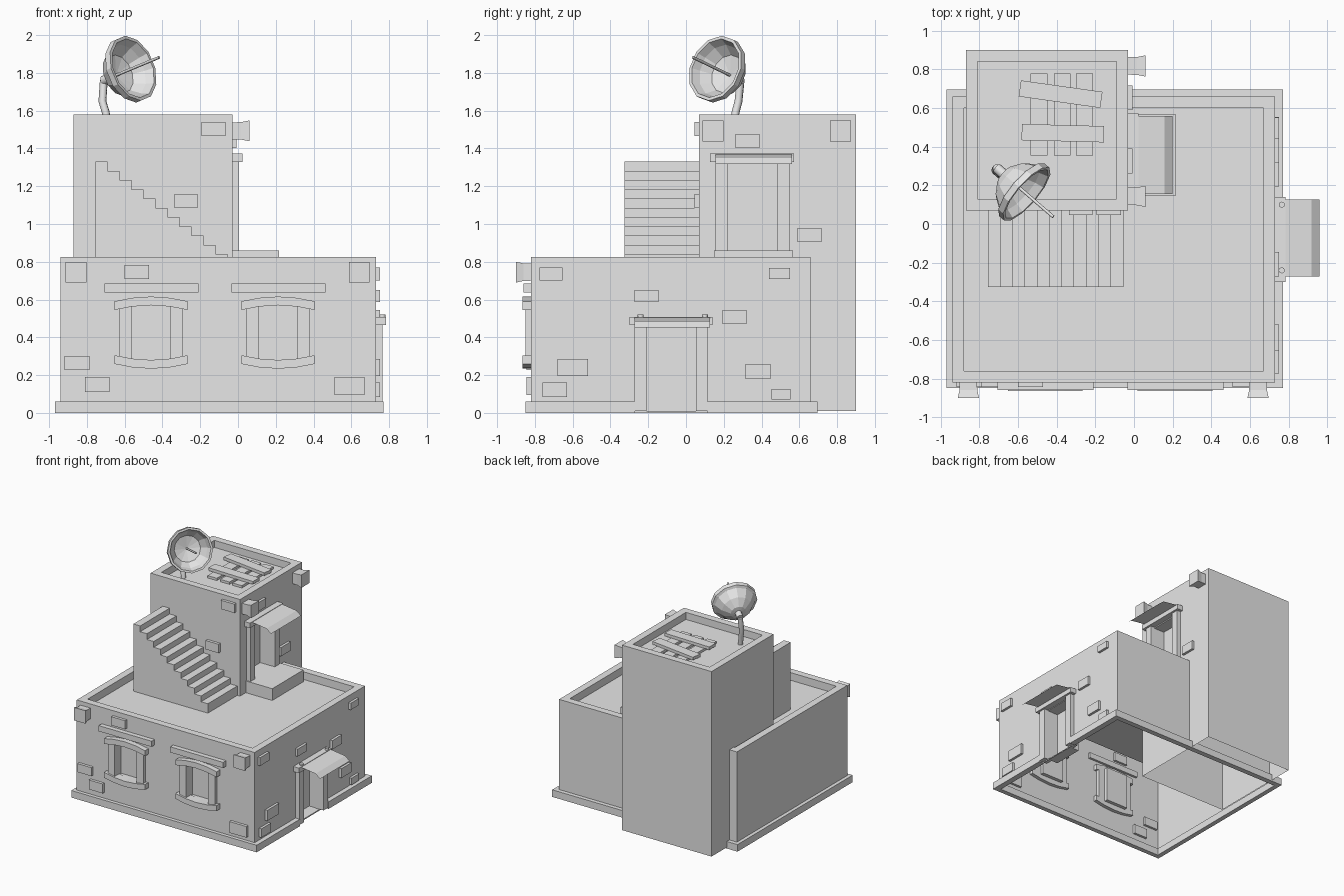
import bpy, bmesh, math
from mathutils import Vector, Matrix

old = bpy.data.objects.get("Cube")
if old:
    bpy.data.objects.remove(old, do_unlink=True)

stone = bpy.data.materials.new("plain_grey")
stone.use_nodes = True
GREY = (0.8, 0.8, 0.8, 1)
stone.diffuse_color = GREY
stone.node_tree.nodes["Principled BSDF"].inputs["Base Color"].default_value = GREY


def finish(name, bm, recalc=True):
    if recalc:
        bmesh.ops.recalc_face_normals(bm, faces=bm.faces[:])
    me = bpy.data.meshes.new(name)
    bm.to_mesh(me)
    bm.free()
    me.materials.append(stone)
    ob = bpy.data.objects.new(name, me)
    bpy.context.scene.collection.objects.link(ob)
    return ob


def box(name, x, y, z, turn=0):
    """Box from (min, max) ranges, optionally turned about z."""
    bm = bmesh.new()
    size = Vector((x[1] - x[0], y[1] - y[0], z[1] - z[0]))
    mid = Vector((sum(x) / 2, sum(y) / 2, sum(z) / 2))
    m = Matrix.Translation(mid) @ Matrix.Rotation(turn, 4, 'Z') @ Matrix.Diagonal((*size, 1))
    bmesh.ops.create_cube(bm, size=1, matrix=m)
    return finish(name, bm)


def prism(name, pts, a, b):
    """Extrude an (x, z) outline along y from a to b."""
    bm = bmesh.new()
    f = bm.faces.new([bm.verts.new((p[0], a, p[1])) for p in pts])
    ex = bmesh.ops.extrude_face_region(bm, geom=[f])["geom"]
    bmesh.ops.translate(bm, vec=(0, b - a, 0), verts=[v for v in ex if isinstance(v, bmesh.types.BMVert)])
    return finish(name, bm)


def tube(name, path, r, sides=8):
    cu = bpy.data.curves.new(name, 'CURVE')
    cu.dimensions = '3D'
    cu.bevel_depth = r
    cu.bevel_resolution = (sides - 4) // 2
    cu.use_fill_caps = True
    sp = cu.splines.new('POLY')
    sp.points.add(len(path) - 1)
    for p, co in zip(sp.points, path):
        p.co = (*co, 1)
    cu.materials.append(stone)
    ob = bpy.data.objects.new(name, cu)
    bpy.context.scene.collection.objects.link(ob)


def shell(name, x, y, z0, z1, roof_z, rim, openings):
    """Open-bottomed walls with recessed openings {side: [(u0, u1, z0, z1)]} and a parapet roof."""
    bm = bmesh.new()

    def quad(pts, face_to=None):
        f = bm.faces.new([bm.verts.new(p) for p in pts])
        f.normal_update()
        if face_to and f.normal.dot(face_to - f.calc_center_median()) < 0:
            f.normal_flip()

    def ring(d, z):
        return [Vector((x[i] + d * (1 - 2 * i), y[j] + d * (1 - 2 * j), z))
                for i, j in ((0, 0), (1, 0), (1, 1), (0, 1))]

    outer, inner, low = ring(0, z1), ring(rim, z1), ring(rim, roof_z)
    quad(low)
    for i in range(4):
        k = (i + 1) % 4
        quad([outer[i], outer[k], inner[k], inner[i]])
        quad([inner[i], inner[k], low[k], low[i]])
        # wall grid, leaving out the openings
        a, b = outer[i].copy(), outer[k].copy()
        u = (b - a).normalized()
        n = u.cross(Vector((0, 0, 1)))
        ax = i % 2
        holes = openings.get(i, [])
        us = sorted({a[ax], b[ax], *[c for h in holes for c in h[:2]]}, reverse=a[ax] > b[ax])
        zs = sorted({z0, z1, *[c for h in holes for c in h[2:]]})

        def at(c, z, deep=0):
            p = a.copy()
            p[ax] = c
            p.z = z
            return p - n * deep

        for c, d in zip(us, us[1:]):
            for lo, hi in zip(zs, zs[1:]):
                if not any(h[0] < (c + d) / 2 < h[1] and h[2] < (lo + hi) / 2 < h[3] for h in holes):
                    quad([at(c, lo), at(d, lo), at(d, hi), at(c, hi)])
        for h in holes:
            depth = 0.1 if i == 1 else 0.06
            cs = ((h[0], h[2]), (h[1], h[2]), (h[1], h[3]), (h[0], h[3]))
            mid = sum((at(*q) for q in cs), Vector()) / 4
            quad([at(*q, depth) for q in cs], mid)
            for p, q in zip(cs, cs[1:] + cs[:1]):
                quad([at(*p), at(*q), at(*q, depth), at(*p, depth)], mid)
    bmesh.ops.remove_doubles(bm, verts=bm.verts[:], dist=0.0005)
    return finish(name, bm, False)


# Main block and tower
WINDOWS = (-0.46, 0.212)
shell("main_walls", (-0.94, 0.73), (-0.82, 0.66), 0, 0.825, 0.76, 0.06,
      {0: [(c - 0.105, c + 0.105, 0.28, 0.58) for c in WINDOWS], 1: [(-0.21, 0.056, 0.01, 0.46)]})
shell("tower_walls", (-0.87, -0.03), (0.07, 0.90), 0.01, 1.58, 1.52, 0.06,
      {1: [(0.22, 0.484, 0.86, 1.32)]})

# Plinth, broken at the door
P = (0, 0.06)
box("plinth_front", (-0.97, 0.77), (-0.85, -0.81), P)
box("plinth_back", (-0.97, 0.77), (0.65, 0.695), P)
box("plinth_left", (-0.97, -0.93), (-0.82, 0.66), P)
box("plinth_right_front", (0.72, 0.77), (-0.82, -0.27), P)
box("plinth_right_back", (0.72, 0.77), (0.114, 0.66), P)

# Front windows with bowed head and sill
for c in WINDOWS:
    bow = [(-0.193, 0), (-0.1, 0.018), (0, 0.025), (0.1, 0.018), (0.193, 0)]
    for part, base, s in (("head", 0.545, 1), ("sill", 0.305, -1)):
        line = [(c + x, base + s * h) for x, h in bow]
        far = [(x, z + s * 0.046) for x, z in reversed(line)]
        prism("window_" + part, line + far, -0.865, -0.79)
    for s in (-1, 1):
        box("window_post", sorted((c + s * 0.103, c + s * 0.167)), (-0.85, -0.79), (0.285, 0.565))
    box("window_lintel", (c - 0.246, c + 0.25), (-0.86, -0.80), (0.637, 0.685))


# Doorways on the right side: posts, beam, sheet awning
def doorway(wall, y0, y1, z0, top):
    for y in ((y0, y0 + 0.063), (y1 - 0.063, y1)):
        box("door_post", (wall - 0.04, wall + 0.036), y, (z0, top - 0.04))
    box("door_beam", (wall - 0.02, wall + 0.053), (y0 - 0.028, y1 + 0.025), (top - 0.043, top))
    bm = bmesh.new()
    prev = None
    for dx, dz in ((0.04, -0.002), (0.188, -0.022), (0.23, -0.055)):
        row = [bm.verts.new((wall + dx, y, top + dz)) for y in (y0, y1 + 0.012)]
        if prev:
            bm.faces.new((prev[0], row[0], row[1], prev[1]))
        prev = row
    finish("awning", bm, False)


doorway(0.73, -0.272, 0.115, 0.01, 0.508)
doorway(-0.03, 0.156, 0.548, 0.86, 1.372)
for y in (-0.24, 0.10):
    tube("beam_peg", [(0.765, y, 0.50), (0.765, y, 0.522)], 0.016)
box("tower_door_step", (-0.05, 0.218), (0.148, 0.567), (0.755, 0.86))

# Loose bricks: (start, end, low, high) along each wall
FRONT = [(-0.60, -0.47, 0.71, 0.783), (-0.918, -0.786, 0.228, 0.30),
         (-0.81, -0.68, 0.11, 0.19), (0.51, 0.67, 0.095, 0.19)]
RIGHT = [(-0.775, -0.653, 0.70, 0.77), (-0.272, -0.146, 0.587, 0.65), (0.44, 0.55, 0.71, 0.767),
         (0.193, 0.32, 0.47, 0.545), (-0.68, -0.52, 0.196, 0.286), (-0.76, -0.63, 0.085, 0.16),
         (0.315, 0.447, 0.18, 0.26), (0.452, 0.553, 0.07, 0.127)]
TOWER_FRONT = [(-0.193, -0.066, 1.465, 1.54), (-0.336, -0.214, 1.085, 1.16)]
TOWER_RIGHT = [(0.262, 0.39, 1.402, 1.476), (0.59, 0.717, 0.905, 0.98)]
for wall, bricks in ((-0.82, FRONT), (0.07, TOWER_FRONT)):
    for a, b, lo, hi in bricks:
        box("front_brick", (a, b), (wall - 0.024, wall + 0.02), (lo, hi))
for wall, bricks in ((0.73, RIGHT), (-0.03, TOWER_RIGHT)):
    for a, b, lo, hi in bricks:
        box("side_brick", (wall - 0.02, wall + 0.021), (a, b), (lo, hi))


# Flared beam ends near the corners
def beam_end(base, out, length=0.09):
    bm = bmesh.new()
    m = Matrix.Translation(base) @ Vector((0, 0, 1)).rotation_difference(out).to_matrix().to_4x4()
    prev = None
    for d, half in ((-0.02, 0.045), (length * 0.5, 0.046), (length, 0.055)):
        row = [bm.verts.new(m @ Vector((half * i, half * j, d)))
               for i, j in ((-1, -1), (1, -1), (1, 1), (-1, 1))]
        if prev:
            for i in range(4):
                bm.faces.new((prev[i], prev[i - 1], row[i - 1], row[i]))
        else:
            bm.faces.new(row)
        prev = row
    bm.faces.new(prev)
    finish("beam_end", bm)


for x in (-0.857, 0.642):
    beam_end(Vector((x, -0.82, 0.745)), Vector((0, -1, 0)), 0.08)
for y in (0.143, 0.818):
    beam_end(Vector((-0.03, y, 1.493)), Vector((1, 0, 0)))

# Outside stair as one stepped prism
STEPS, run, rise = 11, 0.0636, 0.049
outline = [(-0.755, 0.755)]
for i in range(STEPS):
    outline += [(-0.755 + run * (i + k), 1.33 - rise * i) for k in (0, 1)]
outline.append((-0.755 + run * STEPS, 0.755))
prism("stair", outline, -0.325, 0.075)

# Planks on the tower roof
for x in (-0.535, -0.415, -0.30):
    box("plank", (x, x + 0.087), (0.355, 0.78), (1.515, 1.54))
for cx, cy, turn in ((-0.38, 0.672, -8), (-0.368, 0.47, -1.5)):
    box("cross_plank", (cx - 0.213, cx + 0.213), (cy - 0.042, cy + 0.042), (1.54, 1.565), math.radians(turn))

# Dish: a spun bowl on a bent pole
axis = Vector((0.72, -0.62, 0.3)).normalized()
rim = Vector((-0.555, 0.155, 1.825))
bm = bmesh.new()
profile = [(0, -0.165), (0.06, -0.155), (0.12, -0.11), (0.16, -0.045), (0.18, -0.035), (0.18, 0),
           (0.163, 0), (0.145, -0.045), (0.105, -0.1), (0, -0.125)]
vs = [bm.verts.new((r, 0, h)) for r, h in profile]
es = [bm.edges.new(p) for p in zip(vs, vs[1:])]
bmesh.ops.spin(bm, geom=vs + es, axis=(0, 0, 1), cent=(0, 0, 0), steps=12, angle=math.tau)
bmesh.ops.remove_doubles(bm, verts=bm.verts[:], dist=0.0005)
bm.transform(Matrix.Translation(rim) @ axis.to_track_quat('Z', 'Y').to_matrix().to_4x4())
finish("dish_bowl", bm)
tube("dish_feed", [rim - axis * 0.13, rim + axis * 0.19], 0.008, 6)
hub = rim - axis * 0.215
tube("dish_mount", [hub, rim - axis * 0.155], 0.027)
tube("dish_pole", [(-0.69, 0.255, 1.515), (-0.70, 0.262, 1.59), (-0.718, 0.278, 1.65), hub], 0.021)
